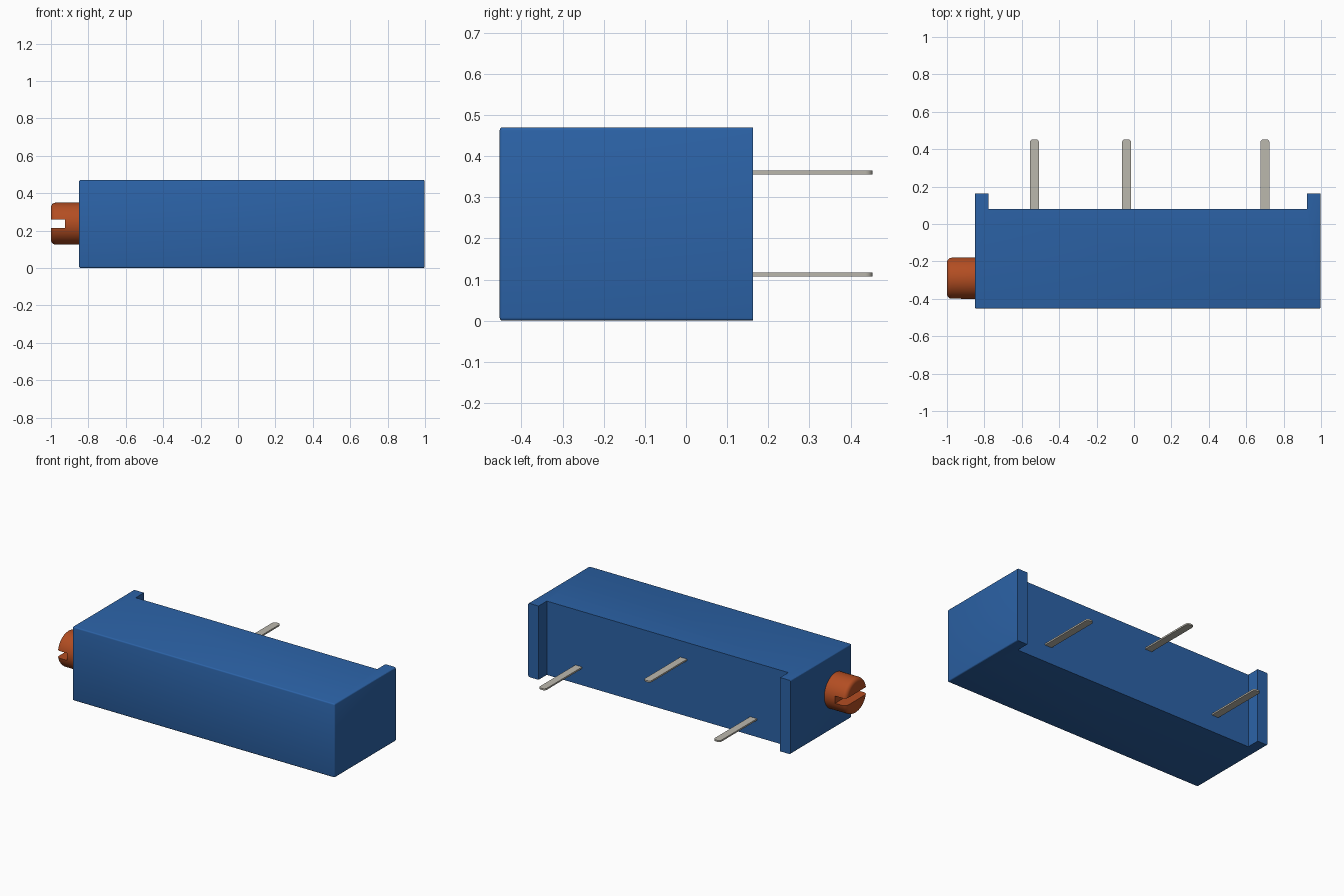
import bpy, bmesh
from math import pi
from mathutils import Matrix, Vector

if "Cube" in bpy.data.objects:
    bpy.data.objects.remove(bpy.data.objects["Cube"])


def material(name, rgb):
    m = bpy.data.materials.new(name)
    m.diffuse_color = (*rgb, 1)
    m.use_nodes = True
    m.node_tree.nodes["Principled BSDF"].inputs["Base Color"].default_value = m.diffuse_color
    return m


def finish(name, bm, mat):
    bmesh.ops.recalc_face_normals(bm, faces=bm.faces)
    me = bpy.data.meshes.new(name)
    bm.to_mesh(me)
    bm.free()
    ob = bpy.data.objects.new(name, me)
    bpy.context.collection.objects.link(ob)
    if mat:
        me.materials.append(mat)
    return ob


def smooth(ob):
    bpy.ops.object.select_all(action='DESELECT')
    ob.select_set(True)
    bpy.context.view_layer.objects.active = ob
    bpy.ops.object.shade_smooth_by_angle(angle=pi / 6)


def prism(points, z0, z1):
    """Extrude an xy outline from z0 to z1."""
    bm = bmesh.new()
    face = bm.faces.new([bm.verts.new((x, y, z0)) for x, y in points])
    ext = bmesh.ops.extrude_face_region(bm, geom=[face])
    verts = [v for v in ext['geom'] if isinstance(v, bmesh.types.BMVert)]
    bmesh.ops.translate(bm, verts=verts, vec=(0, 0, z1 - z0))
    return bm


blue = material("blue_plastic", (0.025, 0.125, 0.39))
copper = material("copper_screw", (0.45, 0.075, 0.016))
metal = material("pin_metal", (0.5, 0.48, 0.42))

# Housing: block with a standoff lip at each end of the back
X0, X1, FRONT, BACK, LIP = -0.85, 0.998, -0.453, 0.08, 0.163
bm = prism([(X0, FRONT), (X1, FRONT), (X1, LIP), (X1 - 0.073, LIP),
            (X1 - 0.073, BACK), (X0 + 0.073, BACK), (X0 + 0.073, LIP), (X0, LIP)],
           0, 0.47)
# Slight rounding on the front face and the long outer corners
edges = []
for e in bm.edges:
    a, b = (v.co for v in e.verts)
    on_front = abs(a.y - FRONT) < 1e-4 and abs(b.y - FRONT) < 1e-4
    side = abs(a.x - b.x) < 1e-4 and abs(a.z - b.z) < 1e-4 and (
        abs(a.x - X0) < 1e-4 or abs(a.x - X1) < 1e-4)
    if on_front or side:
        edges.append(e)
bmesh.ops.bevel(bm, geom=edges, offset=0.008, offset_type='OFFSET',
                segments=3, profile=0.5, affect='EDGES')
smooth(finish("housing", bm, blue))

# Adjusting screw: cylinder along x with a rounded outer rim
SY, SZ, R = -0.29, 0.237, 0.112
bm = bmesh.new()
bmesh.ops.create_cone(bm, cap_ends=True, segments=64, radius1=R, radius2=R,
                      depth=0.17,
                      matrix=Matrix.Translation((-0.915, SY, SZ))
                      @ Matrix.Rotation(pi / 2, 4, 'Y'))
rim = [e for e in bm.edges if all(v.co.x < -0.99 for v in e.verts)]
bmesh.ops.bevel(bm, geom=rim, offset=0.025, offset_type='OFFSET',
                segments=5, profile=0.5, affect='EDGES')
screw = finish("adjusting_screw", bm, copper)

# Screwdriver slot
cutter = finish("slot_cutter",
                prism([(-1.1, SY - 0.2), (-0.925, SY - 0.2),
                       (-0.925, SY + 0.2), (-1.1, SY + 0.2)],
                      SZ - 0.023, SZ + 0.023), None)
cutter.hide_render = True
mod = screw.modifiers.new("slot", 'BOOLEAN')
mod.operation = 'DIFFERENCE'
mod.solver = 'EXACT'
mod.object = cutter
bpy.context.view_layer.objects.active = screw
bpy.ops.object.modifier_apply(modifier=mod.name)
bpy.data.objects.remove(cutter)
smooth(screw)

# Flat terminal pins with rounded tips
TIP, HW = 0.453, 0.024
for name, x, z in (("left_pin", -0.532, 0.112),
                   ("wiper_pin", -0.04, 0.36),
                   ("right_pin", 0.70, 0.112)):
    bm = prism([(x - HW, BACK - 0.02), (x + HW, BACK - 0.02),
                (x + HW, TIP), (x - HW, TIP)], z - 0.005, z + 0.005)
    corners = [e for e in bm.edges if all(v.co.y > TIP - 1e-4 for v in e.verts)
               and abs(e.verts[0].co.x - e.verts[1].co.x) < 1e-4]
    bmesh.ops.bevel(bm, geom=corners, offset=0.017, offset_type='OFFSET',
                    segments=4, profile=0.5, affect='EDGES')
    smooth(finish(name, bm, metal))
